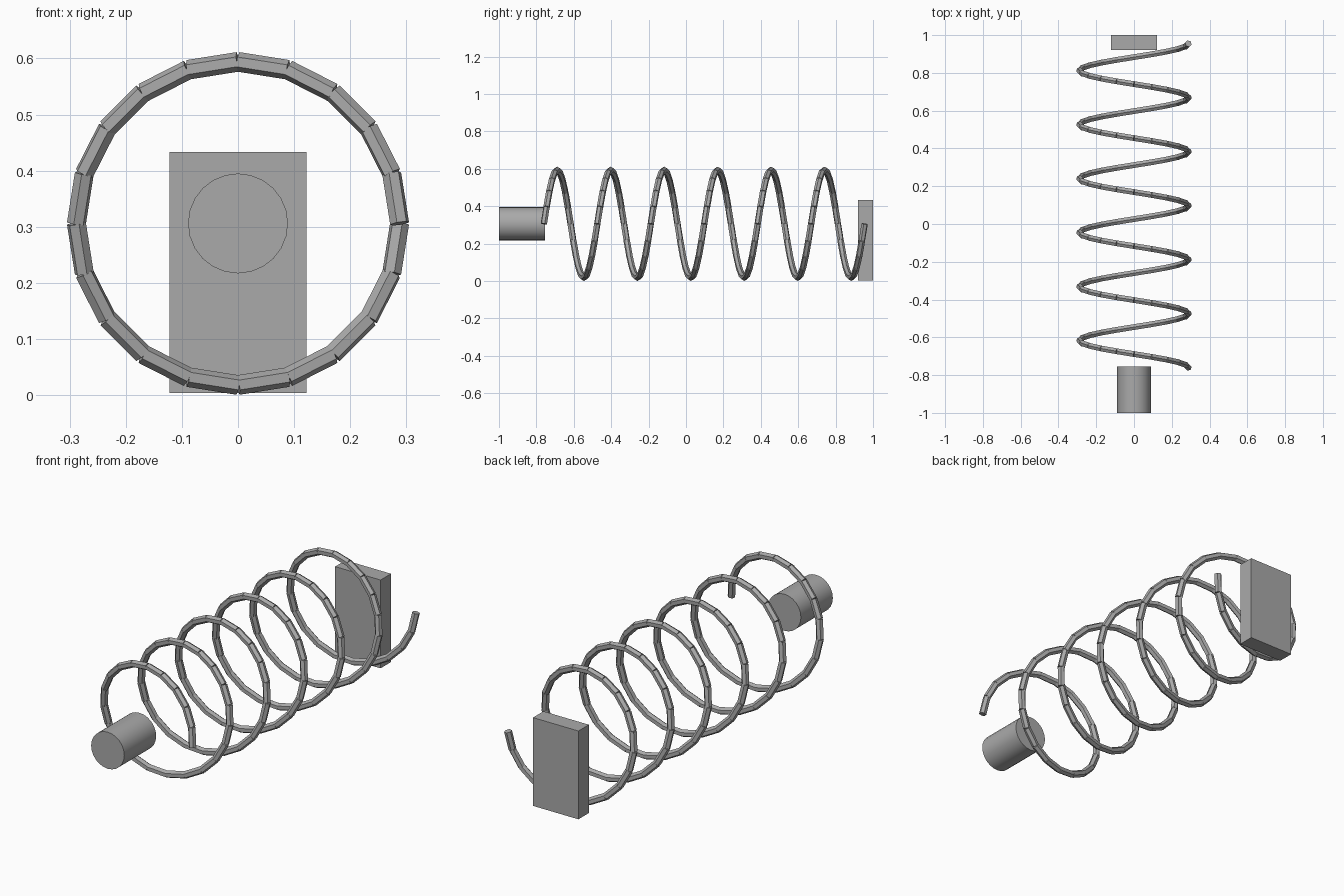
import bpy, bmesh, math
from mathutils import Vector, Matrix

if "Cube" in bpy.data.objects:
    bpy.data.objects.remove(bpy.data.objects["Cube"])

steel = bpy.data.materials.new("steel grey")
steel.diffuse_color = (0.4, 0.4, 0.4, 1)
steel.use_nodes = True
steel.node_tree.nodes["Principled BSDF"].inputs["Base Color"].default_value = steel.diffuse_color

RADIUS, TUBE, AXIS_Z = 0.288, 0.0175, 0.306
TURNS, STEPS = 6, 20
Y_START, Y_END = -0.76, 0.955


def make_object(name, bm):
    mesh = bpy.data.meshes.new(name)
    bm.to_mesh(mesh)
    bm.free()
    mesh.materials.append(steel)
    obj = bpy.data.objects.new(name, mesh)
    bpy.context.collection.objects.link(obj)
    return obj


def add_rod(bm, a, b, radius, sides):
    """Capped straight rod between two points."""
    d = b - a
    m = Matrix.Translation((a + b) / 2) @ d.to_track_quat('Z', 'Y').to_matrix().to_4x4()
    bmesh.ops.create_cone(bm, cap_ends=True, segments=sides, radius1=radius,
                          radius2=radius, depth=d.length, matrix=m)


def helix(i):
    t = 2 * math.pi * i / STEPS
    y = Y_START + (Y_END - Y_START) * i / (TURNS * STEPS)
    return Vector((RADIUS * math.cos(t), y, AXIS_Z + RADIUS * math.sin(t)))


# Coil made of separate straight rods
bm = bmesh.new()
for i in range(TURNS * STEPS):
    add_rod(bm, helix(i), helix(i + 1), TUBE, 6)
make_object("coil", bm)

# Round peg at the front
bm = bmesh.new()
add_rod(bm, Vector((0, -1, AXIS_Z)), Vector((0, -0.755, AXIS_Z)), 0.089, 24)
peg = make_object("peg", bm)
bpy.context.view_layer.objects.active = peg
peg.select_set(True)
bpy.ops.object.shade_smooth_by_angle(angle=math.radians(30))

# Flat plate at the back
bm = bmesh.new()
bmesh.ops.create_cube(bm, size=1, matrix=Matrix.Translation((0, 0.96, 0.2185))
                      @ Matrix.Diagonal((0.244, 0.08, 0.429, 1)))
make_object("back_plate", bm)
